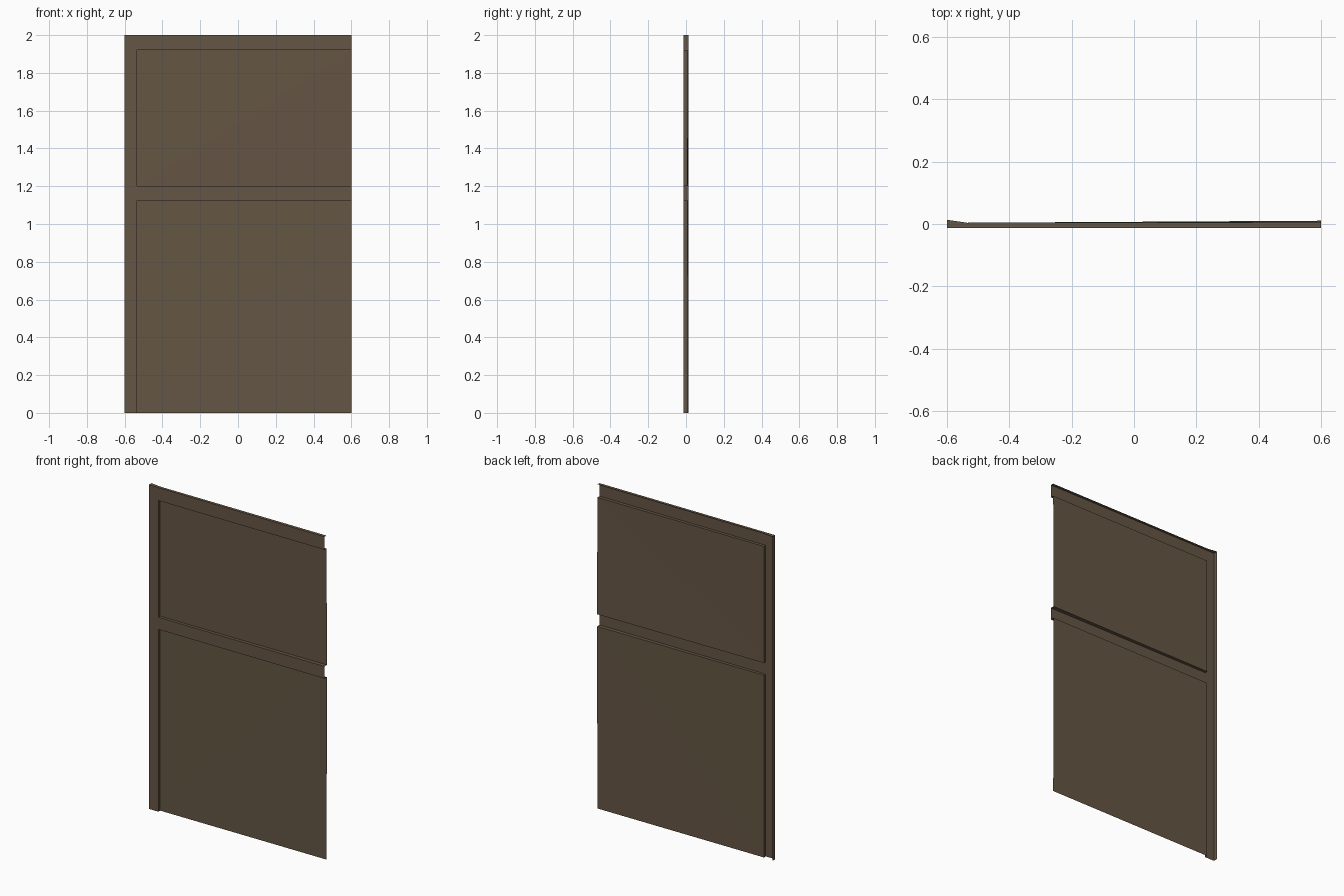
import bpy, bmesh

if "Cube" in bpy.data.objects:
    bpy.data.objects.remove(bpy.data.objects["Cube"])

mat = bpy.data.materials.new("dark brown wood")
mat.diffuse_color = (0.13, 0.092, 0.058, 1)
mat.use_nodes = True
mat.node_tree.nodes["Principled BSDF"].inputs["Base Color"].default_value = mat.diffuse_color

L, R, S = -0.6, 0.6, -0.535        # outer edge, open edge, stile inner edge
F, B = -0.0135, 0.0135             # front plane, back of the side flange
TOP, RAIL, UP, LOW = 2.0, 1.92, 1.2, 1.125
D, BULGE = 0.004, 0.0105           # panel depth, deepest point beside mid rail


def sheet(name, faces):
    """Thin pressed-sheet part from a few polygons."""
    bm = bmesh.new()
    for f in faces:
        bm.faces.new([bm.verts.new(p) for p in f])
    bmesh.ops.remove_doubles(bm, verts=bm.verts, dist=0.0001)
    me = bpy.data.meshes.new(name)
    bm.to_mesh(me)
    bm.free()
    me.materials.append(mat)
    ob = bpy.data.objects.new(name, me)
    bpy.context.collection.objects.link(ob)
    return ob


def front(x0, x1, z0, z1):
    return [(x0, F, z0), (x1, F, z0), (x1, F, z1), (x0, F, z1)]


# Stile with its side flange
sheet("side_stile", [front(L, S, 0, TOP),
                     [(L, F, 0), (L, F, TOP), (L, B, TOP), (L, B, 0)]])
# Rails
sheet("middle_rail", [front(S, R, LOW, UP)])
# Top rail with the lip folded to the back
sheet("top_rail", [front(S, R, RAIL, TOP),
                   [(L, F, TOP), (S, F, TOP), (S, D, TOP), (L, B, TOP)],
                   [(S, F, TOP), (R, F, TOP), (R, D + 0.002, TOP), (S, D, TOP)]])


def panel(name, z0, z1, y0, y1, ledge):
    """Recessed panel: y0, y1 are the depths of its right corners."""
    a, b, c, d = (S, D, z0), (R, y0, z0), (R, y1, z1), (S, D, z1)
    fr = lambda p: (p[0], F, p[2])
    faces = [[a, b, c], [a, c, d],
             [fr(a), a, d, fr(d)],            # left step
             [fr(d), d, c, fr(c)]]            # upper step
    if ledge:
        faces.append([fr(a), fr(b), b, a])    # lower step
    sheet(name, faces)


panel("upper_panel", UP, RAIL, BULGE, D + 0.003, True)
panel("lower_panel", 0, LOW, D + 0.003, BULGE, False)
